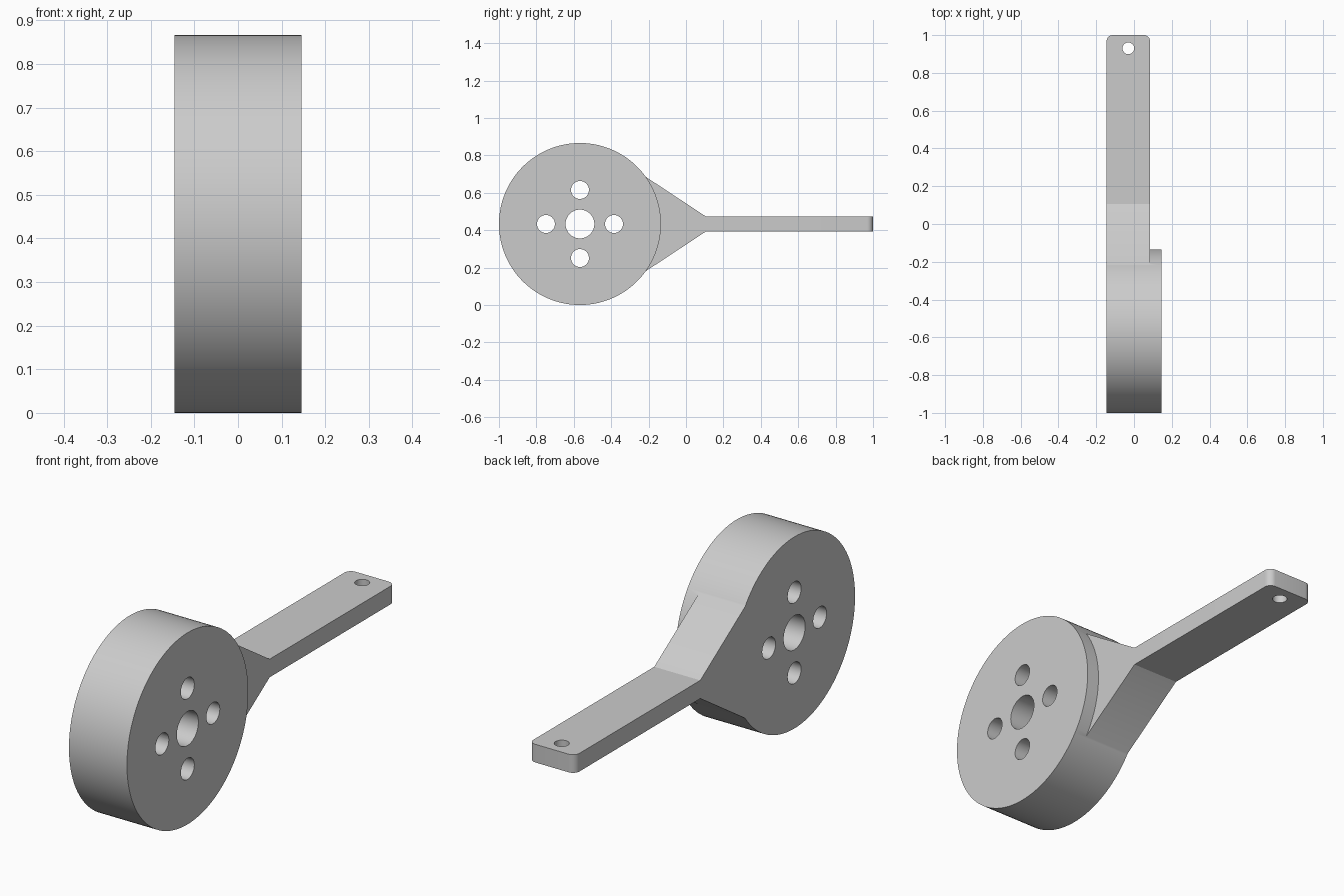
import bpy, bmesh
from math import radians, pi, sin, cos
from mathutils import Matrix, Vector

default = bpy.data.objects.get("Cube")
if default:
    bpy.data.objects.remove(default, do_unlink=True)

HALF = 0.145                      # half of the disc thickness
ARM_RIGHT, ARM_LEFT = -HALF, 0.085
HUB = Vector((0, -0.567, 0.433))  # disc centre
RADIUS = 0.433

grey = bpy.data.materials.new("light grey")
grey.use_nodes = True
colour = (0.6, 0.6, 0.6, 1)
grey.diffuse_color = colour
grey.node_tree.nodes["Principled BSDF"].inputs["Base Color"].default_value = colour


def finish(name, bm):
    bmesh.ops.recalc_face_normals(bm, faces=bm.faces)
    mesh = bpy.data.meshes.new(name)
    bm.to_mesh(mesh)
    bm.free()
    mesh.materials.append(grey)
    obj = bpy.data.objects.new(name, mesh)
    bpy.context.collection.objects.link(obj)
    return obj


def cylinder(name, centre, radius, depth, axis, segments):
    turn = Matrix.Rotation(pi / 2, 4, 'Y') if axis == 'X' else Matrix()
    bm = bmesh.new()
    bmesh.ops.create_cone(bm, cap_ends=True, segments=segments, radius1=radius,
                          radius2=radius, depth=depth,
                          matrix=Matrix.Translation(centre) @ turn)
    return finish(name, bm)


def combine(target, tool, operation):
    tool.hide_render = True
    mod = target.modifiers.new(operation, 'BOOLEAN')
    mod.operation = operation
    mod.solver = 'EXACT'
    mod.object = tool
    bpy.context.view_layer.objects.active = target
    bpy.ops.object.modifier_apply(modifier=mod.name)
    bpy.data.objects.remove(tool, do_unlink=True)


# Disc
wheel = cylinder("disc_with_arm", HUB, RADIUS, 2 * HALF, 'X', 128)

# Arm: half profile (y, height above the middle), mirrored and extruded
half = [(-0.35, 0.262), (-0.23, 0.262), (0.105, 0.041), (1.0, 0.041)]
profile = half + [(y, -h) for y, h in reversed(half)]
bm = bmesh.new()
face = bm.faces.new([bm.verts.new((ARM_RIGHT, y, HUB.z + h)) for y, h in profile])
grown = bmesh.ops.extrude_face_region(bm, geom=[face])
bmesh.ops.translate(bm, vec=(ARM_LEFT - ARM_RIGHT, 0, 0),
                    verts=[v for v in grown["geom"] if isinstance(v, bmesh.types.BMVert)])
# Rounded corners at the tip
corners = [e for e in bm.edges if all(v.co.y > 0.99 for v in e.verts)
           and abs(e.verts[0].co.x - e.verts[1].co.x) < 0.001]
bmesh.ops.bevel(bm, geom=corners, offset=0.032, segments=8, profile=0.5, affect='EDGES')
combine(wheel, finish("arm", bm), 'UNION')

# Centre bore and four bolt holes
combine(wheel, cylinder("bore_cutter", HUB, 0.077, 1, 'X', 48), 'DIFFERENCE')
for i in range(4):
    a = i * pi / 2
    spot = HUB + Vector((0, cos(a), sin(a))) * 0.182
    combine(wheel, cylinder("bolt_cutter", spot, 0.048, 1, 'X', 32), 'DIFFERENCE')

# Hole near the tip of the arm
tip = Vector(((ARM_RIGHT + ARM_LEFT) / 2, 0.93, HUB.z))
combine(wheel, cylinder("tip_cutter", tip, 0.031, 0.5, 'Z', 32), 'DIFFERENCE')

# Smooth curved walls, crisp edges
bpy.ops.object.select_all(action='DESELECT')
wheel.select_set(True)
bpy.context.view_layer.objects.active = wheel
bpy.ops.object.shade_smooth_by_angle(angle=radians(25))
